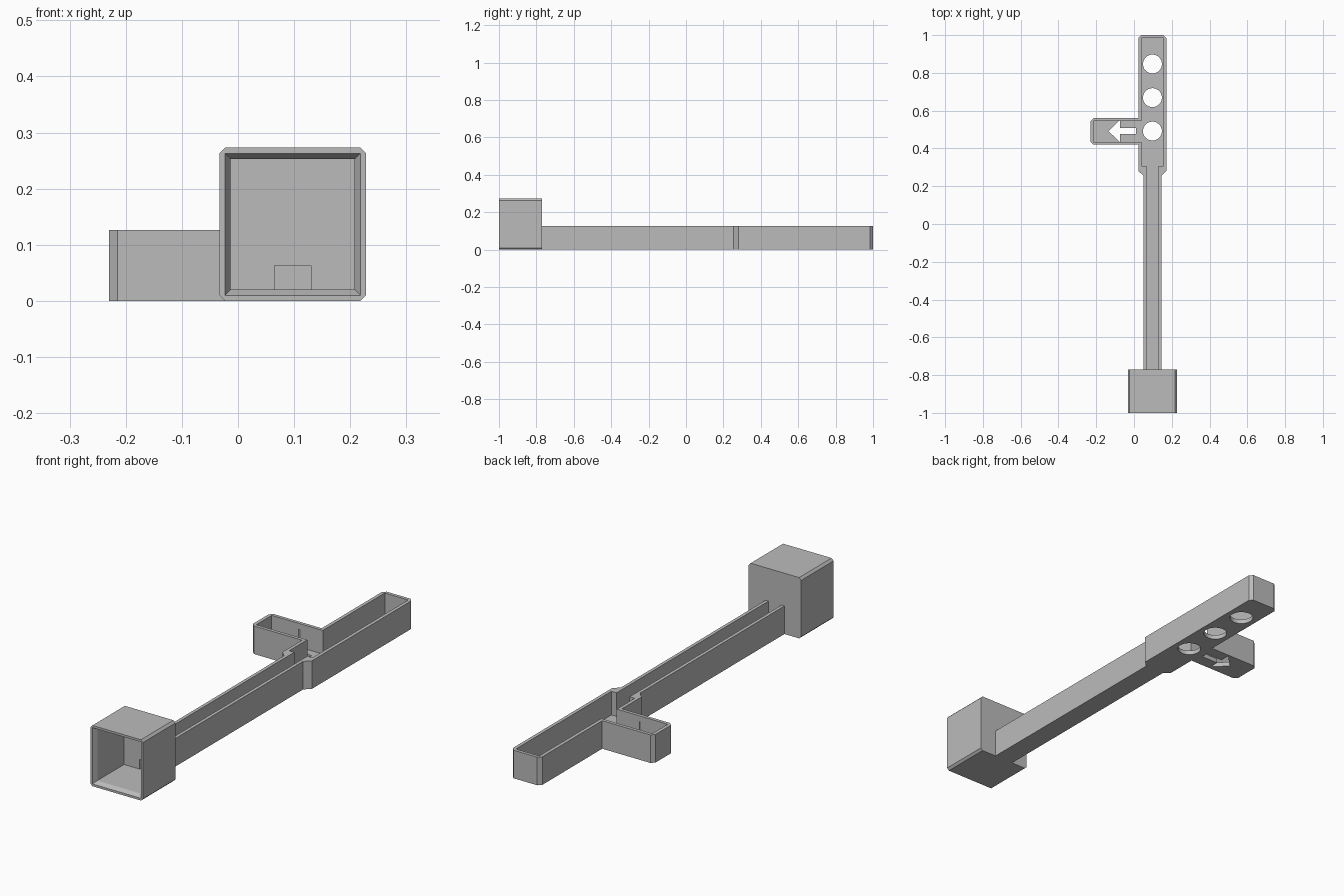
import bpy, bmesh, math

cube = bpy.data.objects.get("Cube")
if cube:
    bpy.data.objects.remove(cube, do_unlink=True)

grey = bpy.data.materials.new("plain grey")
grey.use_nodes = True
COLOUR = (0.5, 0.5, 0.5, 1)
grey.diffuse_color = COLOUR
grey.node_tree.nodes["Principled BSDF"].inputs["Base Color"].default_value = COLOUR

CX = 0.0975      # shared centre line of socket, stem and head
HEIGHT = 0.126   # channel wall height
FLOOR = 0.02


def loft(name, rings):
    """Solid skinned through matching rings of points, capped at both ends."""
    bm = bmesh.new()
    loops = [[bm.verts.new(p) for p in ring] for ring in rings]
    n = len(loops[0])
    for a, b in zip(loops, loops[1:]):
        for i in range(n):
            j = (i + 1) % n
            bm.faces.new((a[i], a[j], b[j], b[i]))
    bm.faces.new(loops[0])
    bm.faces.new(loops[-1])
    bmesh.ops.recalc_face_normals(bm, faces=bm.faces)
    mesh = bpy.data.meshes.new(name)
    bm.to_mesh(mesh)
    bm.free()
    mesh.materials.append(grey)
    obj = bpy.data.objects.new(name, mesh)
    bpy.context.collection.objects.link(obj)
    return obj


def prism(name, outline, z0, z1):
    return loft(name, [[(x, y, z) for x, y in outline] for z in (z0, z1)])


def rect(x0, x1, y0, y1):
    return [(x0, y0), (x1, y0), (x1, y1), (x0, y1)]


def cut(obj, cutter):
    mod = obj.modifiers.new("cut", "BOOLEAN")
    mod.operation = "DIFFERENCE"
    mod.solver = "EXACT"
    mod.object = cutter
    bpy.context.view_layer.objects.active = obj
    bpy.ops.object.modifier_apply(modifier=mod.name)
    bpy.data.objects.remove(cutter, do_unlink=True)


# Channel: stem, head and side arm in one outline
s, h, c = 0.0475, 0.0735, 0.015
outer = [(CX - s, -0.77), (CX + s, -0.77), (CX + s, 0.255), (CX + h, 0.28),
         (CX + h, 1 - c), (CX + h - c, 1), (CX - h + c, 1), (CX - h, 1 - c),
         (CX - h, 0.56), (-0.23 + c, 0.56), (-0.23, 0.56 - c),
         (-0.23, 0.42 + c), (-0.23 + c, 0.42), (CX - h, 0.42),
         (CX - h, 0.28), (CX - s, 0.255)]
si, hi = 0.0325, 0.058
inner = [(CX - si, -0.8), (CX + si, -0.8), (CX + si, 0.307), (CX + hi, 0.307),
         (CX + hi, 0.985), (CX - hi, 0.985), (CX - hi, 0.545), (-0.214, 0.545),
         (-0.214, 0.435), (CX - hi, 0.435), (CX - hi, 0.307), (CX - si, 0.307)]
channel = prism("signal_channel", outer, 0, HEIGHT)
cut(channel, prism("channel_hollow", inner, FLOOR, 0.3))

# Three lamp holes and the arrow opening through the floor
for y in (0.492, 0.669, 0.847):
    ring = [(CX + 0.05 * math.cos(a), y + 0.05 * math.sin(a))
            for a in (i * math.tau / 48 for i in range(48))]
    cut(channel, prism("lamp_hole", ring, -0.1, 0.1))
ay = 0.492
arrow = [(-0.135, ay), (-0.074, ay - 0.06), (-0.074, ay - 0.015), (0.011, ay - 0.015),
         (0.011, ay + 0.015), (-0.074, ay + 0.015), (-0.074, ay + 0.06)]
cut(channel, prism("arrow_hole", arrow, -0.1, 0.1))


# Socket box with bevelled long edges and a flared open front
def section(y, inset, bevel=0.0):
    w, z0, z1 = 0.1305 - inset, inset, 0.273 - inset
    b = bevel
    pts = [(-w + b, z0), (w - b, z0), (w, z0 + b), (w, z1 - b),
           (w - b, z1), (-w + b, z1), (-w, z1 - b), (-w, z0 + b)]
    return [(CX + x, y, z) for x, z in (pts if b else pts[::2])]


socket = loft("socket_box", [section(-1, 0, 0.01), section(-0.77, 0, 0.01)])
cut(socket, loft("socket_hollow", [section(-1.01, 0.005), section(-0.98, 0.02),
                                   section(-0.79, 0.02)]))
# Wire opening from the socket into the stem
cut(socket, prism("wire_opening", rect(CX - si, CX + si, -0.85, -0.7), FLOOR, 0.063))
